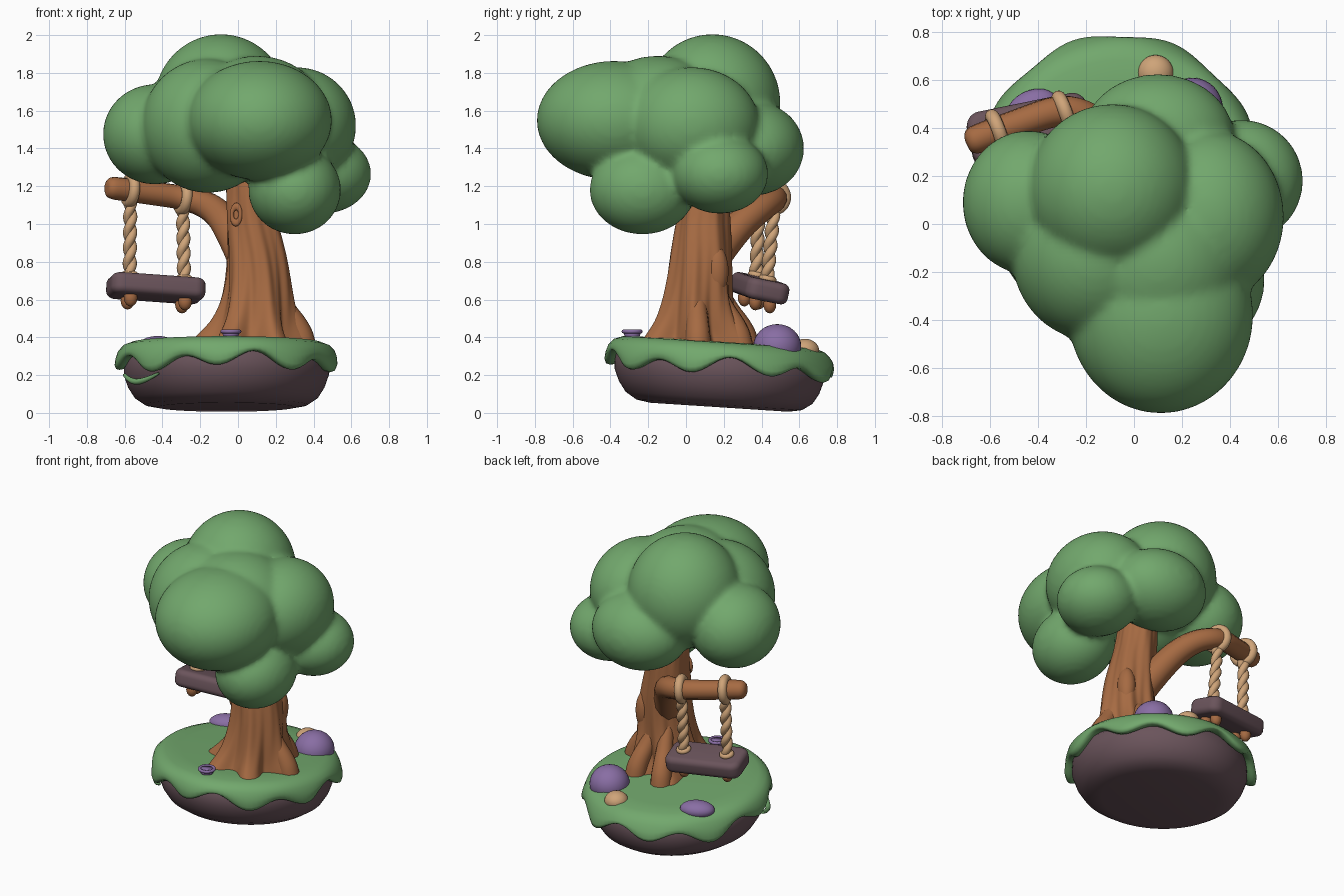
import bpy, bmesh
from math import sin, cos, pi, tau
from mathutils import Vector, Matrix, Euler

if "Cube" in bpy.data.objects:
    bpy.data.objects.remove(bpy.data.objects["Cube"], do_unlink=True)


def material(name, rgb):
    m = bpy.data.materials.new(name)
    m.use_nodes = True
    m.diffuse_color = (*rgb, 1)
    m.node_tree.nodes["Principled BSDF"].inputs["Base Color"].default_value = (*rgb, 1)
    return m


GREEN = material("leaf green", (.168, .39, .152))
BARK = material("bark brown", (.38, .145, .055))
ROPE = material("rope tan", (.62, .37, .19))
PURPLE = material("soft purple", (.25, .155, .37))
STONE = material("dark plum stone", (.145, .088, .105))


def link(name, data, mat):
    ob = bpy.data.objects.new(name, data)
    bpy.context.collection.objects.link(ob)
    data.materials.append(mat)
    return ob


def finish(name, bm, mat):
    bmesh.ops.recalc_face_normals(bm, faces=bm.faces)
    for f in bm.faces:
        f.smooth = True
    me = bpy.data.meshes.new(name)
    bm.to_mesh(me)
    bm.free()
    return link(name, me, mat)


def loft(name, rings, mat):
    """Skin a list of closed point rings and cap both ends."""
    bm = bmesh.new()
    loops = [[bm.verts.new(p) for p in ring] for ring in rings]
    n = len(loops[0])
    for a, b in zip(loops, loops[1:]):
        for i in range(n):
            j = (i + 1) % n
            bm.faces.new((a[i], a[j], b[j], b[i]))
    bm.faces.new(loops[0])
    bm.faces.new(loops[-1])
    return finish(name, bm, mat)


def blobs(name, items, mat, seg=32):
    """One mesh of ellipsoids, each given as (centre, radii)."""
    bm = bmesh.new()
    for centre, radii in items:
        mtx = Matrix.Translation(centre) @ Matrix.Diagonal((*radii, 1))
        bmesh.ops.create_uvsphere(bm, u_segments=seg, v_segments=seg // 2, radius=1, matrix=mtx)
    return finish(name, bm, mat)


def tube(name, strands, mat, radius):
    """Round tubes along paths of (point, thickness factor)."""
    cu = bpy.data.curves.new(name, "CURVE")
    cu.dimensions = "3D"
    cu.bevel_depth = radius
    cu.bevel_resolution = 4
    cu.resolution_u = 6
    cu.use_fill_caps = True
    for path in strands:
        sp = cu.splines.new("NURBS")
        sp.points.add(len(path) - 1)
        sp.order_u = 3
        sp.use_endpoint_u = True
        sp.use_smooth = True
        for p, (co, w) in zip(sp.points, path):
            p.co = (*co, 1)
            p.radius = w
    return link(name, cu, mat)


def ring_torus(name, centre, axis, big, small, mat, stretch=1):
    bpy.ops.mesh.primitive_torus_add(major_radius=big, minor_radius=small,
                                     major_segments=32, minor_segments=12, location=centre)
    ob = bpy.context.object
    ob.name = name
    ob.rotation_euler = Vector(axis).to_track_quat("Z", "Y").to_euler()
    ob.scale.y = stretch
    ob.data.materials.append(mat)
    bpy.ops.object.shade_smooth()
    return ob


# Island: rounded stone with a scalloped grass cap, sloping down to the back
SLOPE = -.065
BASE = Vector((-.062, .175, 0))
ANGLES = [tau * i / 120 for i in range(120)]


def island_point(r, z, a):
    y = 1.02 * r * sin(a)
    return BASE + Vector((r * cos(a), y, z + SLOPE * y))


stone = [(.02, .03), (.36, .03), (.43, .043), (.485, .08), (.52, .135),
         (.543, .2), (.54, .28), (.5, .33), (.02, .335)]
loft("island_stone", [[island_point(r, z, a) for a in ANGLES] for r, z in stone], STONE)


def hang(a):
    return .242 + .036 * sin(9 * a + .6) + .018 * sin(4 * a + 1)


def grass_ring(r, z, drop):
    # drop blends from the flat lawn to the wavy hanging hem, which swells at the back
    def radius(a):
        return r + drop * (.012 * sin(9 * a + 3.4) + .022 * max(0, sin(a)))
    return [island_point(radius(a), z + (hang(a) - z) * drop, a) for a in ANGLES]


grass = [(.02, .378, 0), (.4, .377, 0), (.5, .373, 0), (.545, .36, .03), (.573, .338, .12),
         (.584, .325, .4), (.586, .32, .75), (.576, .32, .95), (.558, .32, 1),
         (.535, .32, .95), (.515, .32, .6), (.02, .32, 0)]
loft("grass_cap", [grass_ring(*g) for g in grass], GREEN)
tube("grass_tendril", [[((-.6, .02, .2), .6), ((-.57, -.08, .165), 1),
                        ((-.5, -.18, .165), 1), ((-.42, -.25, .21), .4)]], GREEN, .016)

# Trunk: lobed rings that flare into roots
trunk = [  # height, centre x, centre y, radius, root lobe depth
    (.28, .065, .045, .3, .23), (.37, .067, .045, .265, .24), (.42, .075, .048, .236, .21),
    (.48, .09, .055, .207, .15), (.57, .1, .06, .184, .09), (.7, .107, .07, .166, .07),
    (.85, .1, .08, .155, .06), (1.0, .078, .09, .139, .06), (1.15, .06, .1, .122, .05), (1.42, .05, .1, .12, .04)]


def trunk_ring(z, cx, cy, r, lobe):
    ring = []
    for a in ANGLES:
        twist = a + .9 * (z - .4)
        k = 1 + lobe * cos(6 * twist) + .018 * sin(17 * twist + 3 * sin(5 * z))
        ring.append((cx + r * k * cos(a), cy + r * k * sin(a), z))
    return ring


ob = loft("trunk", [trunk_ring(*t) for t in trunk], BARK)
ob.modifiers.new("smooth", "SUBSURF").levels = 1

# Thick rounded roots on the side and back
roots = []
for angle, reach in ((.05, .27), (1.15, .26), (1.95, .29)):
    out = Vector((cos(angle), sin(angle), 0))
    foot = Vector((.075, .05, 0))
    roots.append([(foot + out * reach * k + Vector((0, 0, z)), w)
                  for k, z, w in ((.35, .72, .6), (.62, .56, .85), (.88, .46, 1), (1, .38, 1.1), (1.04, .28, 1.1))])
tube("roots", roots, BARK, .062)

# Bark knot and burl
ring_torus("front_knot", (-.01, -.015, 1.05), (-.3, -1, .1), .024, .011, BARK, 1.8)
blobs("bark_burl", [((.2, .165, .75), (.055, .06, .13))], BARK)

# Branch that carries the swing
tube("swing_branch", [[((.06, .1, .76), 1.5), ((-.03, .24, .96), 1.4), ((-.13, .4, 1.09), 1.2),
                       ((-.28, .49, 1.14), 1.05), ((-.48, .42, 1.165), 1), ((-.62, .367, 1.185), 1),
                       ((-.665, .35, 1.19), .98), ((-.686, .342, 1.192), .82),
                       ((-.698, .338, 1.193), .55), ((-.7, .337, 1.193), .1)]], BARK, .062)

# Crown: overlapping lobes fused into one skin
crown = blobs("crown", [
    ((.112, -.38, 1.548), (.385, .41, .315)),
    ((.1, -.15, 1.56), (.37, .38, .33)),
    ((-.09, .14, 1.64), (.355, .36, .365)),
    ((-.44, .09, 1.475), (.275, .3, .265)),
    ((-.16, -.13, 1.52), (.35, .36, .355)),
    ((.31, .03, 1.52), (.315, .36, .31)),
    ((.45, .18, 1.265), (.255, .255, .21)),
    ((.3, -.23, 1.18), (.245, .28, .235)),
    ((.1, .35, 1.4), (.32, .275, .25)),
], GREEN, 64)
mod = crown.modifiers.new("fuse", "REMESH")
mod.mode = "VOXEL"
mod.voxel_size = .02
mod.use_smooth_shade = True
mod = crown.modifiers.new("soften", "SMOOTH")
mod.factor = .5
mod.iterations = 6

# Swing seat
SEAT = Matrix.Translation((-.435, .39, .66)) @ Euler((-.2, .07, .2)).to_matrix().to_4x4()
bm = bmesh.new()
bmesh.ops.create_cube(bm, size=1, matrix=Matrix.Diagonal((.51, .235, .112, 1)))
upright = [e for e in bm.edges if abs(e.verts[0].co.z - e.verts[1].co.z) > .05]
bmesh.ops.bevel(bm, geom=upright, offset=.06, segments=6, profile=.5, affect="EDGES")
rims = [e for e in bm.edges if abs(e.verts[0].co.z - e.verts[1].co.z) < .01]
bmesh.ops.bevel(bm, geom=rims, offset=.036, segments=5, profile=.5, affect="EDGES")
seat = finish("swing_seat", bm, STONE)
seat.matrix_world = SEAT

# Twisted ropes, with loops over the branch and pegs under the seat
along = Vector((-.36, -.13, .04))
for side, local_x, top in (("right", -.143, Vector((-.57, .387, 1.18))),
                           ("left", .152, Vector((-.292, .465, 1.14)))):
    foot = SEAT @ Vector((local_x, 0, .04))
    head = top - Vector((0, 0, .06))
    strands = []
    for phase in (0, pi):
        path = []
        for i in range(41):
            t = i / 40
            turn = tau * 2.5 * t + phase
            path.append((foot.lerp(head, t) + Vector((cos(turn), sin(turn), 0)) * .014, 1))
        strands.append(path)
    tube(side + "_rope", strands, ROPE, .024)
    ring_torus(side + "_rope_loop", top, along, .067, .029, ROPE)
    ring_torus(side + "_rope_knot", SEAT @ Vector((local_x, 0, .062)), SEAT.col[2].xyz, .03, .017, ROPE)
    pegs = [(SEAT @ Vector((local_x, y, -.07)), (.036, .034, .046)) for y in (-.04, .04)]
    blobs(side + "_seat_pegs", pegs, BARK, 20)

# Ground details
blobs("large_purple_bush", [((.245, .483, .352), (.125, .127, .118))], PURPLE)
flat_bush = blobs("flat_purple_bush", [((0, 0, 0), (.11, .075, .055))], PURPLE)
flat_bush.location = (-.425, .483, .352)
flat_bush.rotation_euler.z = .4
blobs("tan_pebble", [((.09, .63, .33), (.075, .075, .062))], ROPE)
bm = bmesh.new()
bmesh.ops.create_cone(bm, cap_ends=True, segments=24, radius1=.034, radius2=.05, depth=.045,
                      matrix=Matrix.Translation((-.038, -.285, .412)))
finish("flower_cup", bm, PURPLE)
ring_torus("flower_rim", (-.038, -.285, .431), (0, 0, 1), .046, .01, PURPLE)
